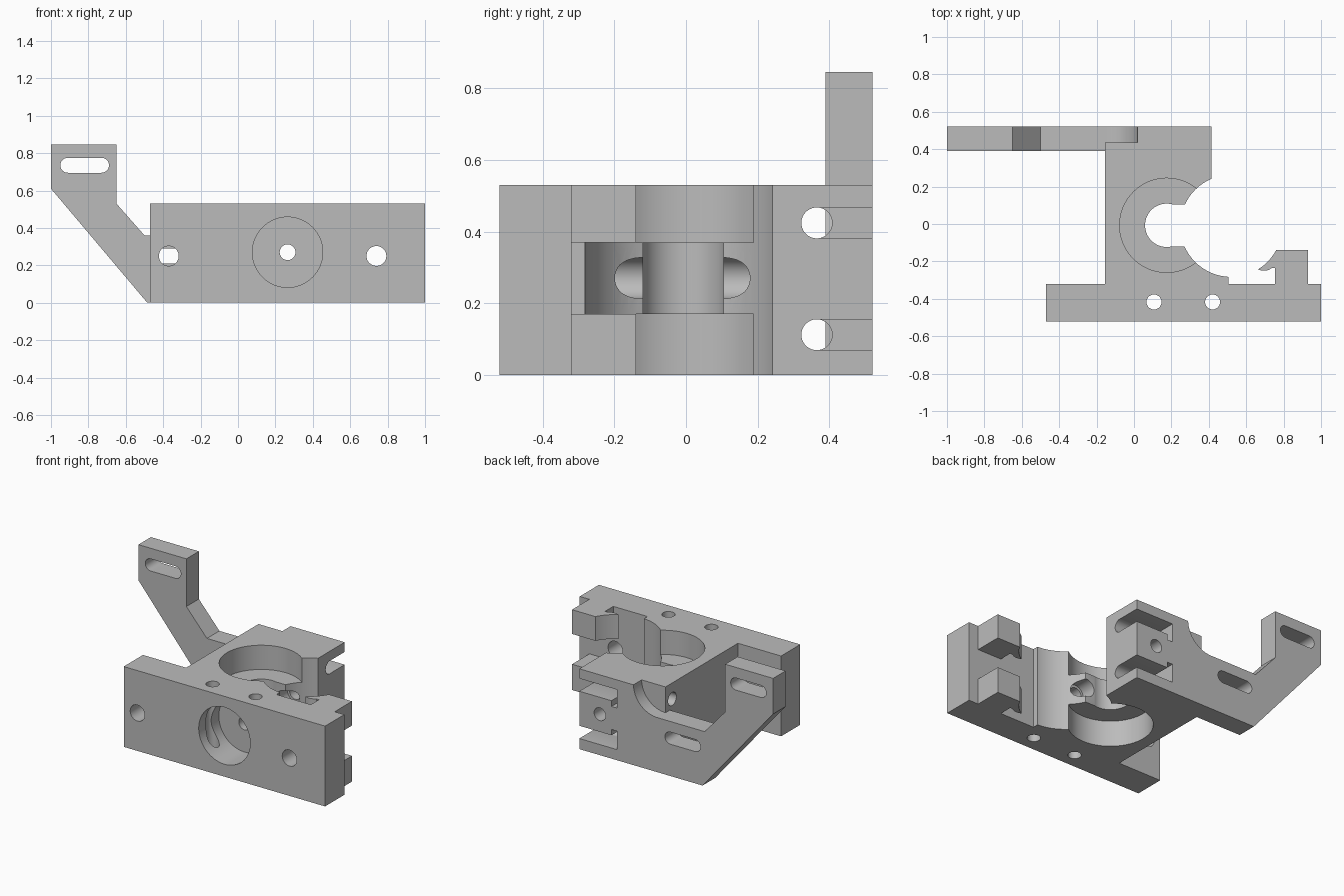
import bpy, bmesh, math
from mathutils import Matrix, Vector

if "Cube" in bpy.data.objects:
    bpy.data.objects.remove(bpy.data.objects["Cube"], do_unlink=True)

grey = bpy.data.materials.new("plain_grey")
grey.use_nodes = True
grey.diffuse_color = (0.5, 0.5, 0.5, 1)
grey.node_tree.nodes["Principled BSDF"].inputs["Base Color"].default_value = (0.5, 0.5, 0.5, 1)


def finish(name, bm):
    bmesh.ops.recalc_face_normals(bm, faces=bm.faces)
    mesh = bpy.data.meshes.new(name)
    bm.to_mesh(mesh)
    bm.free()
    mesh.materials.append(grey)
    ob = bpy.data.objects.new(name, mesh)
    bpy.context.collection.objects.link(ob)
    return ob


def prism(name, points, axis, lo, hi):
    """Extrude a flat outline along z (xy points) or y (xz points)."""
    bm = bmesh.new()
    place = (lambda a, b: (a, b, lo)) if axis == "z" else (lambda a, b: (a, lo, b))
    face = bm.faces.new([bm.verts.new(place(a, b)) for a, b in points])
    step = Vector((0, 0, hi - lo)) if axis == "z" else Vector((0, hi - lo, 0))
    new = bmesh.ops.extrude_face_region(bm, geom=[face])["geom"]
    bmesh.ops.translate(bm, vec=step, verts=[v for v in new if isinstance(v, bmesh.types.BMVert)])
    return finish(name, bm)


def box(name, x, y, z):
    return prism(name, [(x[0], y[0]), (x[1], y[0]), (x[1], y[1]), (x[0], y[1])], "z", *z)


def rod(name, axis, a, b, radius, lo, hi):
    """Cylinder along an axis; a and b are its other two coordinates in order."""
    bm = bmesh.new()
    bmesh.ops.create_cone(bm, cap_ends=True, segments=64, radius1=radius, radius2=radius, depth=hi - lo)
    mid = (lo + hi) / 2
    turn, spot = {
        "x": (Matrix.Rotation(math.pi / 2, 4, "Y"), (mid, a, b)),
        "y": (Matrix.Rotation(math.pi / 2, 4, "X"), (a, mid, b)),
        "z": (Matrix.Identity(4), (a, b, mid)),
    }[axis]
    bm.transform(Matrix.Translation(spot) @ turn)
    return finish(name, bm)


def combine(target, tool, operation):
    mod = target.modifiers.new(tool.name, "BOOLEAN")
    mod.operation = operation
    mod.solver = "EXACT"
    mod.object = tool
    bpy.context.view_layer.objects.active = target
    bpy.ops.object.modifier_apply(modifier=mod.name)
    bpy.data.objects.remove(tool, do_unlink=True)


def slot(name, x, z, half, radius):
    """Rounded horizontal slot running front to back."""
    pts = []
    for side in (1, -1):
        for i in range(17):
            t = -math.pi / 2 + math.pi * i / 16
            pts.append((x + side * (half + radius * math.cos(t)), z + side * radius * math.sin(t)))
    return prism(name, pts, "y", 0.3, 0.6)


TOP = 0.53
LEVELS = ((-0.1, 0.17), (0.37, 0.63))   # below and above the middle flange

# Front plate and central block in one plan outline
bracket = prism("mounting_bracket", [
    (-0.47, -0.52), (1, -0.52), (1, -0.32), (0.505, -0.32), (0.505, 0), (0.415, 0),
    (0.415, 0.52), (-0.155, 0.52), (-0.155, -0.32), (-0.47, -0.32)], "z", 0, TOP)

# Recess with a hollow curved end at the back, beside the arm
arc = [(-0.155 + 0.175 * math.sin(t), 0.535 - 0.175 * math.cos(t))
       for t in [math.pi / 2 * i / 20 for i in range(21)]]
recess = prism("recess_cutter", [(-0.3, 0.36)] + arc + [(0.02, 0.7), (-0.3, 0.7)], "y", 0.435, 0.6)
combine(bracket, recess, "DIFFERENCE")

# Slanted arm with its two adjusting slots
arm = prism("slanted_arm", [
    (-1, 0.845), (-0.65, 0.845), (-0.65, 0.53), (-0.5, 0.36), (-0.12, 0.36),
    (-0.12, 0), (-0.485, 0), (-1, 0.61)], "y", 0.39, 0.52)
combine(bracket, arm, "UNION")
for x, z in ((-0.82, 0.735), (-0.34, 0.25)):
    combine(bracket, slot("slot_cutter", x, z, 0.09, 0.04), "DIFFERENCE")

# Belt hooks, upper and lower
for lo, hi in ((0, 0.17), (0.37, TOP)):
    combine(bracket, box("hook_block", (0.755, 0.93), (-0.36, -0.14), (lo, hi)), "UNION")
    hook = rod("hook_bead", "z", 0.695, -0.185, 0.065, lo, hi)
    combine(hook, box("hook_neck", (0.7, 0.8), (-0.235, -0.14), (lo, hi)), "UNION")
    combine(bracket, hook, "UNION")

# Central bore: wide above and below, narrow flange between, flared mouth
cutters = [
    rod("flange_bore", "z", 0.175, -0.007, 0.116, -0.1, 0.7),
    box("flange_mouth", (0.175, 0.4), (-0.12, 0.105), (-0.1, 0.7)),
    rod("flared_mouth", "z", 0.52, -0.01, 0.273, -0.1, 0.7),
]
cutters += [rod("wide_bore", "z", 0.175, -0.007, 0.252, lo, hi) for lo, hi in LEVELS]

# Front counterbore, long cross hole, plate holes and upright screw holes
cutters += [
    rod("counterbore", "y", 0.265, 0.27, 0.188, -0.6, -0.31),
    rod("cross_hole", "y", 0.265, 0.27, 0.042, -0.6, 0.6),
    rod("wide_cross_hole", "y", 0.265, 0.27, 0.058, -0.22, 0.22),
]
cutters += [rod("plate_hole", "y", x, 0.25, 0.053, -0.6, -0.25) for x in (-0.37, 0.74)]
cutters += [rod("upright_hole", "z", x, -0.417, 0.04, -0.1, 0.7) for x in (0.107, 0.42)]

# Side holes with open slots and nut pockets at the back
for z in (0.112, 0.424):
    inward = 0.03 if z < 0.27 else -0.03
    cutters += [
        rod("side_hole", "x", 0.365, z, 0.043, -0.3, 0.6),
        box("side_slot", (0.14, 0.6), (0.365, 0.6), (z - 0.042, z + 0.042)),
        box("nut_pocket", (0.14, 0.18), (0.32, 0.6), (z + inward - 0.05, z + inward + 0.05)),
    ]
for cutter in cutters:
    combine(bracket, cutter, "DIFFERENCE")

# Tidy flat faces and shade
bm = bmesh.new()
bm.from_mesh(bracket.data)
bmesh.ops.remove_doubles(bm, verts=bm.verts, dist=0.0002)
bmesh.ops.dissolve_limit(bm, angle_limit=0.005, verts=bm.verts, edges=bm.edges)
bm.to_mesh(bracket.data)
bm.free()
bpy.ops.object.select_all(action="DESELECT")
bracket.select_set(True)
bpy.context.view_layer.objects.active = bracket
bpy.ops.object.shade_smooth_by_angle(angle=math.radians(30))
